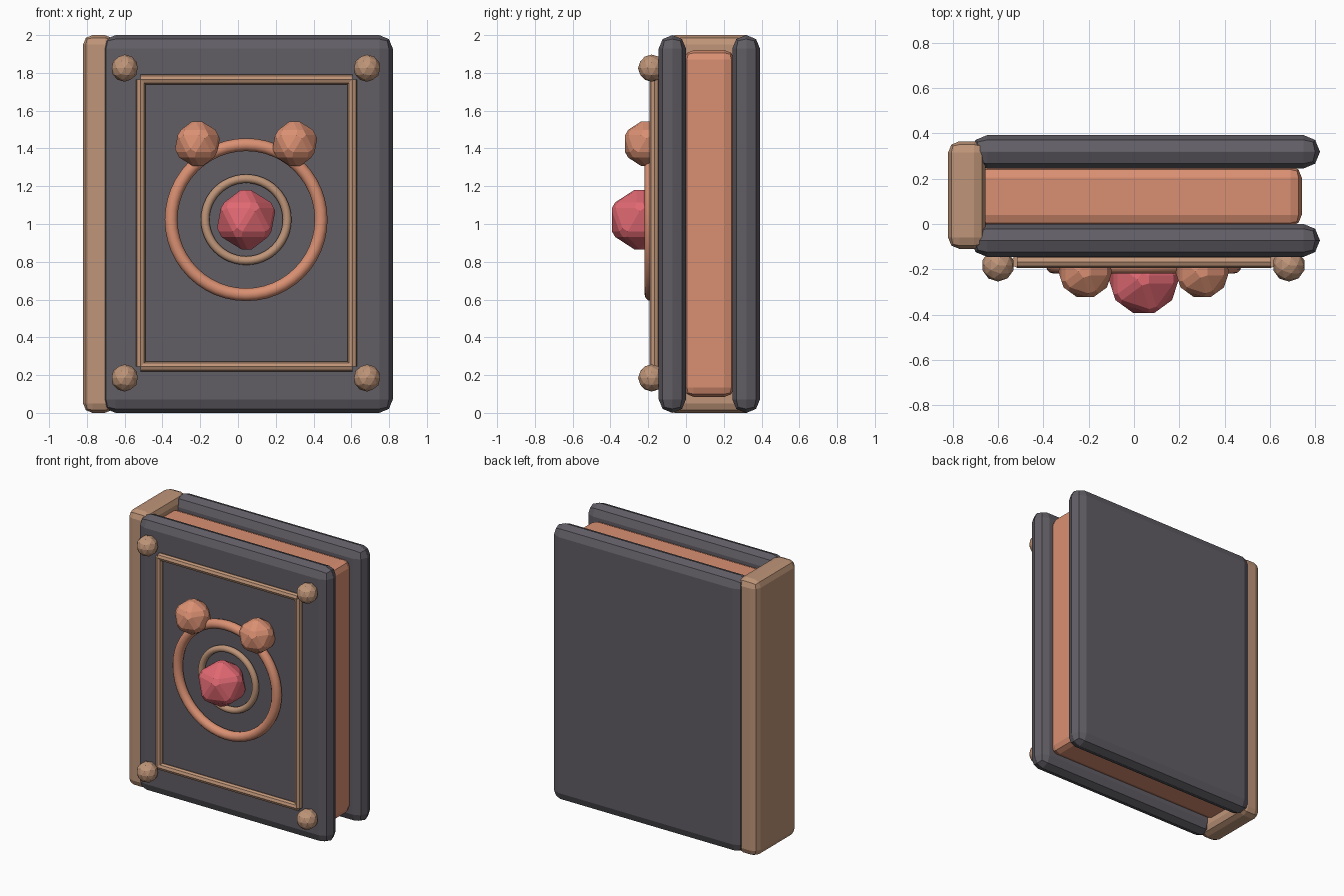
import bpy
from math import pi

if "Cube" in bpy.data.objects:
    bpy.data.objects.remove(bpy.data.objects["Cube"])


def material(name, rgb):
    m = bpy.data.materials.new(name)
    m.diffuse_color = (*rgb, 1)
    m.use_nodes = True
    m.node_tree.nodes["Principled BSDF"].inputs["Base Color"].default_value = m.diffuse_color
    return m


DARK = material("dark_leather", (0.12, 0.11, 0.13))
TAN = material("tan_trim", (0.52, 0.30, 0.19))
ORANGE = material("orange", (0.70, 0.28, 0.17))
RED = material("red", (0.75, 0.14, 0.17))


def finish(name, mat, bevel=0, segments=1):
    o = bpy.context.object
    o.name = name
    o.data.materials.append(mat)
    if bevel:
        b = o.modifiers.new("bevel", 'BEVEL')
        b.width = bevel
        b.segments = segments
        b.limit_method = 'NONE'
    return o


def slab(name, x, y, z, mat, bevel):
    """Rounded box from (min, max) ranges."""
    bpy.ops.mesh.primitive_cube_add(size=1)
    o = bpy.context.object
    mids = [(a + b) / 2 for a, b in (x, y, z)]
    dims = [b - a for a, b in (x, y, z)]
    for v in o.data.vertices:
        v.co = [c * d for c, d in zip(v.co, dims)]
    o.location = mids
    return finish(name, mat, bevel, 2)


def gem(name, loc, r, mat, bevel=0, sub=1):
    bpy.ops.mesh.primitive_ico_sphere_add(subdivisions=sub, radius=r, location=loc)
    return finish(name, mat, bevel)


def ring(name, y, major, minor, mat):
    bpy.ops.mesh.primitive_torus_add(location=(CX, y, CZ), rotation=(pi / 2, 0, 0),
                                     major_radius=major, minor_radius=minor,
                                     major_segments=48, minor_segments=12)
    finish(name, mat)
    bpy.ops.object.shade_smooth_by_angle(angle=0.7)


def rod(name, loc, length, rot):
    bpy.ops.mesh.primitive_cylinder_add(vertices=8, radius=0.026, depth=length,
                                        location=loc, rotation=rot)
    finish(name, TAN)


# Covers, spine and page block
slab("front_cover", (-0.72, 0.82), (-0.145, 0.0), (0, 2), DARK, 0.072)
slab("back_cover", (-0.72, 0.82), (0.245, 0.392), (0, 2), DARK, 0.072)
slab("spine", (-0.82, -0.655), (-0.11, 0.365), (0, 2), TAN, 0.05)
slab("pages", (-0.70, 0.74), (-0.01, 0.255), (0.085, 1.92), ORANGE, 0.05)

# Rod frame on the front cover
X0, X1, Z0, Z1, FY = -0.515, 0.605, 0.245, 1.765, -0.167
CX, CZ = 0.043, 1.023
for label, z in (("bottom", Z0), ("top", Z1)):
    rod("frame_" + label, ((X0 + X1) / 2, FY, z), X1 - X0, (0, pi / 2, 0))
for label, x in (("left", X0), ("right", X1)):
    rod("frame_" + label, (x, FY, (Z0 + Z1) / 2), Z1 - Z0, (0, 0, 0))

# Corner studs
for x in (-0.60, 0.683):
    for z in (0.185, 1.825):
        gem("corner_stud", (x, -0.182, z), 0.072, TAN, sub=2)

# Emblem: two rings, centre gem and two upper gems
ring("outer_ring", -0.185, 0.397, 0.034, ORANGE)
ring("inner_ring", -0.170, 0.217, 0.023, TAN)
gem("centre_gem", (CX, -0.245, CZ), 0.18, RED, 0.018)
for side in (-1, 1):
    gem("upper_gem", (CX + side * 0.258, -0.21, 1.425), 0.14, ORANGE, 0.018)
